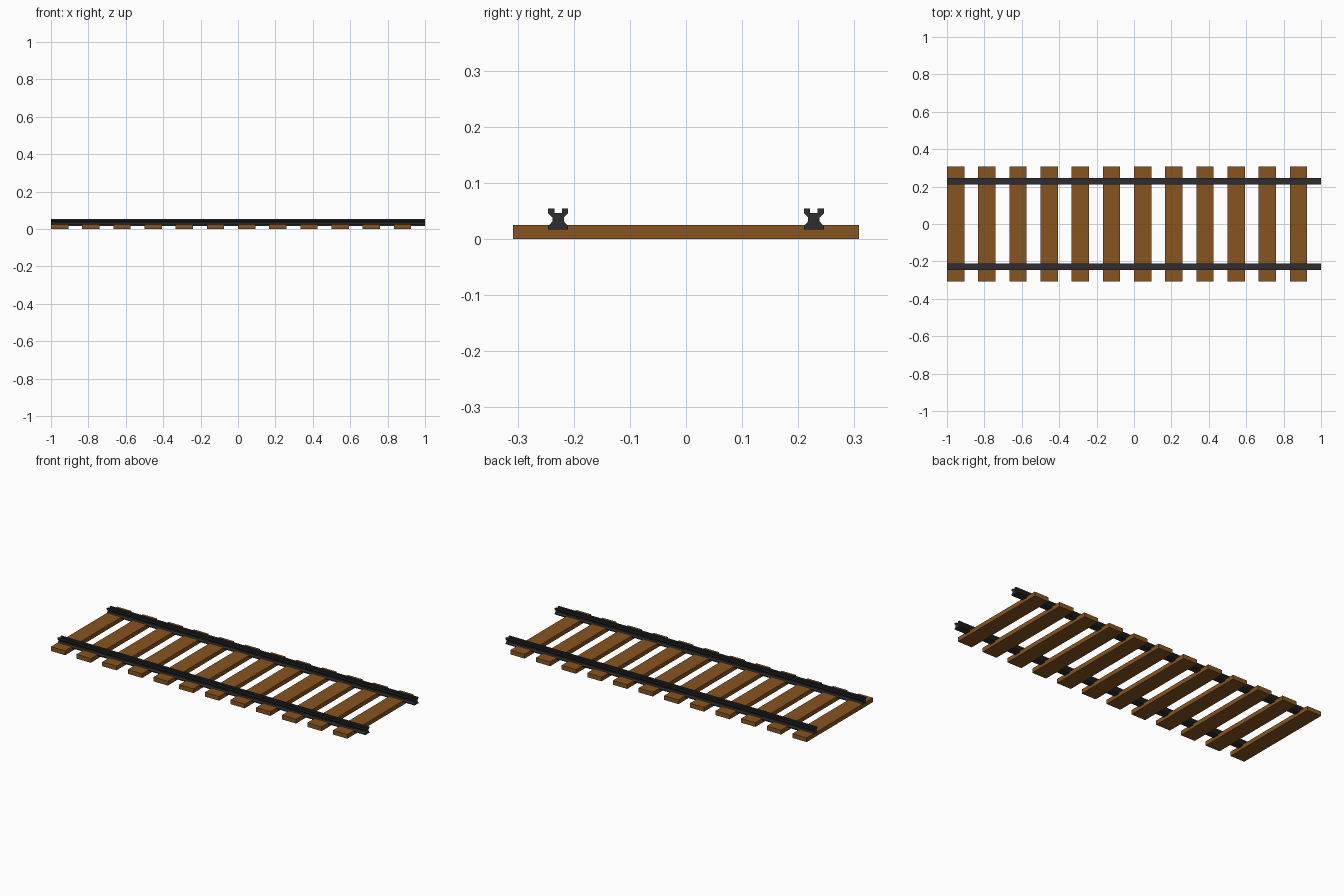
import bpy
import bmesh

if "Cube" in bpy.data.objects:
    bpy.data.objects.remove(bpy.data.objects["Cube"])


def material(name, rgb):
    m = bpy.data.materials.new(name)
    m.diffuse_color = (*rgb, 1)
    m.use_nodes = True
    m.node_tree.nodes["Principled BSDF"].inputs["Base Color"].default_value = m.diffuse_color
    return m


wood = material("brown_wood", (0.245, 0.09, 0.015))
steel = material("dark_steel", (0.027, 0.027, 0.029))


def extrude_x(name, profile, x0, x1, mat):
    """Solid made by sweeping a (y, z) outline along x."""
    bm = bmesh.new()
    face = bm.faces.new([bm.verts.new((x0, y, z)) for y, z in profile])
    ext = bmesh.ops.extrude_face_region(bm, geom=[face], use_keep_orig=True)
    moved = [g for g in ext["geom"] if isinstance(g, bmesh.types.BMVert)]
    bmesh.ops.translate(bm, verts=moved, vec=(x1 - x0, 0, 0))
    bmesh.ops.recalc_face_normals(bm, faces=bm.faces)
    mesh = bpy.data.meshes.new(name)
    bm.to_mesh(mesh)
    bm.free()
    mesh.materials.append(mat)
    obj = bpy.data.objects.new(name, mesh)
    bpy.context.collection.objects.link(obj)
    return obj


# Wooden ties, evenly spaced from the left end
tie = [(-0.308, 0), (0.308, 0), (0.308, 0.025), (-0.308, 0.025)]
for i in range(12):
    x = -1 + i / 6
    extrude_x(f"tie_{i + 1}", tie, x, x + 0.0926, wood)

# Rails: half outline from base to grooved top, mirrored about the rail centre
half = [(0.0178, 0.017), (0.0178, 0.0225), (0.0105, 0.031), (0.0105, 0.0385),
        (0.0178, 0.0455), (0.0178, 0.054), (0.007, 0.054), (0.007, 0.0465)]
outline = half + [(-y, z) for y, z in reversed(half)]
for name, y0 in (("front_rail", -0.2278), ("back_rail", 0.2278)):
    extrude_x(name, [(y + y0, z) for y, z in outline], -1, 1, steel)
